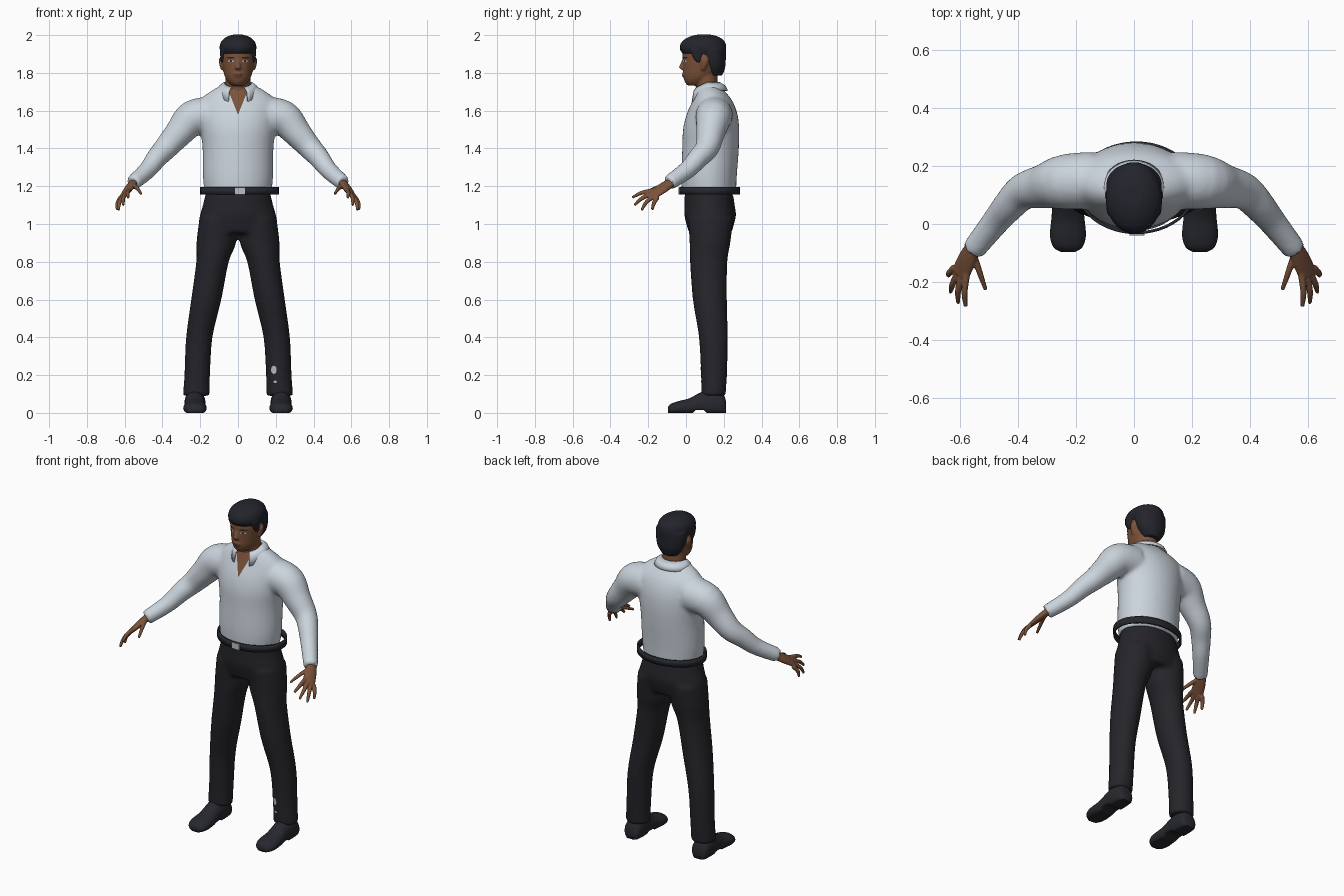
import bpy, bmesh, math
from mathutils import Vector
from mathutils.bvhtree import BVHTree

default_cube = bpy.data.objects.get("Cube")
if default_cube:
    bpy.data.objects.remove(default_cube, do_unlink=True)


def material(name, r, g, b):
    mat = bpy.data.materials.new(name)
    mat.use_nodes = True
    mat.diffuse_color = (r, g, b, 1)
    bsdf = mat.node_tree.nodes["Principled BSDF"]
    bsdf.inputs["Base Color"].default_value = (r, g, b, 1)
    bsdf.inputs["Roughness"].default_value = 0.8
    return mat


SHIRT = material("pale shirt", 0.60, 0.66, 0.72)
SKIN = material("brown skin", 0.20, 0.085, 0.042)
LIPS = material("dark lips", 0.11, 0.04, 0.025)
CLOTH = material("charcoal cloth", 0.018, 0.018, 0.023)
HAIR = material("black hair", 0.017, 0.018, 0.025)
LEATHER = material("dark leather", 0.02, 0.021, 0.027)
METAL = material("buckle metal", 0.5, 0.53, 0.56)
WHITE = material("eye white", 0.5, 0.5, 0.5)


def resample(rows, steps=4):
    """Smooth curve through rows of numbers (Catmull-Rom)."""
    rows = [Vector(r) for r in rows]
    out = []
    for i in range(len(rows) - 1):
        a, b = rows[max(i - 1, 0)], rows[i]
        c, d = rows[i + 1], rows[min(i + 2, len(rows) - 1)]
        for k in range(steps):
            t = k / steps
            out.append(b + (c - a) * (t / 2)
                       + (a * 2 - b * 5 + c * 4 - d) * (t * t / 2)
                       + (b * 3 - a - c * 3 + d) * (t ** 3 / 2))
    return out + [rows[-1]]


def tube(bm, rows, axis=None, ref=(1, 0, 0), sides=32):
    """Closed loft through rows of x, y, z, half width, half depth."""
    rows = resample(rows)
    centres = [Vector(r[:3]) for r in rows]
    rings = []
    for i, row in enumerate(rows):
        t = Vector(axis) if axis else centres[min(i + 1, len(rows) - 1)] - centres[max(i - 1, 0)]
        t.normalize()
        u = Vector(ref) - t * t.dot(Vector(ref))
        u.normalize()
        v = t.cross(u)
        angles = [2 * math.pi * k / sides for k in range(sides)]
        rings.append([bm.verts.new(centres[i] + u * row[3] * math.cos(a) + v * row[4] * math.sin(a))
                      for a in angles])
    for lo, hi in zip(rings, rings[1:]):
        for k in range(sides):
            n = (k + 1) % sides
            bm.faces.new((lo[k], lo[n], hi[n], hi[k]))
    bm.faces.new(rings[0][::-1])
    bm.faces.new(rings[-1])


def stack(bm, rows, x=0):
    """Loft of level rings: z, y centre, half width, half depth."""
    tube(bm, [(x, cy, z, rx, ry) for z, cy, rx, ry in rows], axis=(0, 0, 1))


def flip(rows, s):
    return [(s * r[0],) + tuple(r[1:]) for r in rows]


def finish(name, bm, *mats):
    bmesh.ops.recalc_face_normals(bm, faces=bm.faces)
    mesh = bpy.data.meshes.new(name)
    bm.to_mesh(mesh)
    bm.free()
    obj = bpy.data.objects.new(name, mesh)
    bpy.context.collection.objects.link(obj)
    for m in mats:
        mesh.materials.append(m)
    mesh.polygons.foreach_set("use_smooth", [True] * len(mesh.polygons))
    return obj


def fuse(name, bm, voxel, smooth, *mats):
    """Merge overlapping lofts into one smooth skin."""
    obj = finish(name, bm, *mats)
    rm = obj.modifiers.new("merge", 'REMESH')
    rm.mode, rm.voxel_size, rm.use_smooth_shade = 'VOXEL', voxel, True
    sm = obj.modifiers.new("soften", 'SMOOTH')
    sm.iterations = smooth
    dg = bpy.context.evaluated_depsgraph_get()
    mesh = bpy.data.meshes.new_from_object(obj.evaluated_get(dg))
    obj.modifiers.clear()
    obj.data = mesh
    mesh.materials.clear()
    for m in mats:
        mesh.materials.append(m)
    mesh.polygons.foreach_set("use_smooth", [True] * len(mesh.polygons))
    return obj


def decal(name, target, x, z, w, h, mat, lift=0.002):
    """Thin oval plate laid on the front of a surface."""
    bm = bmesh.new()
    bm.from_mesh(target.data)
    tree = BVHTree.FromBMesh(bm)
    bm.clear()
    bmesh.ops.create_circle(bm, cap_ends=True, cap_tris=True, segments=16, radius=1)
    for v in bm.verts:
        px, pz = x + v.co.x * w, z + v.co.y * h
        hit = tree.ray_cast(Vector((px, -1, pz)), Vector((0, 1, 0)))[0]
        v.co = (px, (hit.y if hit else 0) - lift, pz)
    return finish(name, bm, mat)


# Shirt: trunk and sleeves
bm = bmesh.new()
stack(bm, [(1.155, .122, .176, .143), (1.25, .122, .186, .147), (1.4, .13, .188, .15),
           (1.5, .133, .2, .149), (1.58, .138, .207, .135), (1.65, .14, .203, .107),
           (1.7, .13, .15, .078), (1.735, .12, .085, .055)])
SLEEVE = [(.14, .15, 1.575, .1), (.24, .145, 1.56, .095), (.31, .13, 1.485, .077), (.38, .113, 1.405, .064),
          (.43, .065, 1.35, .056), (.48, .005, 1.285, .048), (.557, -.092, 1.217, .041)]
for s in (1, -1):
    tube(bm, [r + r[3:] for r in flip(SLEEVE, s)], ref=(0, 0, 1))
shirt = fuse("shirt", bm, 0.012, 6, SHIRT, SKIN)

# Open neckline: cut a V and colour the chest inside it
bm = bmesh.new()
bm.from_mesh(shirt.data)
for s in (1, -1):
    front = [f for f in bm.faces if f.calc_center_median().y < .1 and f.calc_center_median().z > 1.55]
    geom = front + list({e for f in front for e in f.edges}) + list({v for f in front for v in f.verts})
    bmesh.ops.bisect_plane(bm, geom=geom, plane_co=(0, 0, 1.578), plane_no=(s, 0, -.4))
for f in bm.faces:
    c = f.calc_center_median()
    if c.y < .1 and abs(c.x) < (c.z - 1.578) * .4:
        f.material_index = 1
bm.to_mesh(shirt.data)
bm.free()

# Collar: folded strip, open at the front
bm = bmesh.new()
previous = None
for i in range(33):
    a = math.radians(-152 + 304 * i / 32)
    sn, cs = math.sin(a), math.cos(a)
    drop = max(0, -cs)
    pair = [bm.verts.new((.074 * sn, .112 + .066 * cs, 1.752 - .03 * drop)),
            bm.verts.new((.1 * sn, .12 + .09 * cs, 1.732 - .03 * drop)),
            bm.verts.new((.112 * sn, .12 + .102 * cs, 1.708 - .068 * drop))]
    if previous:
        for k in range(2):
            bm.faces.new((previous[k], pair[k], pair[k + 1], previous[k + 1]))
    previous = pair
collar = finish("collar", bm, SHIRT)
collar.modifiers.new("thickness", 'SOLIDIFY').thickness = 0.008

# Trousers: hips and legs
bm = bmesh.new()
stack(bm, [(1.165, .12, .172, .128), (1.1, .125, .186, .133), (1.04, .128, .203, .136), (.95, .128, .207, .112)])
LEG = [(.105, .13, 1.03, .1, .12), (.115, .127, .9, .105, .108), (.135, .12, .8, .086, .099),
       (.168, .126, .6, .08, .09), (.205, .145, .4, .07, .077), (.216, .148, .2, .068, .069),
       (.22, .146, .12, .07, .066), (.22, .146, .09, .071, .066)]
for s in (1, -1):
    tube(bm, flip(LEG, s), axis=(0, 0, 1))
trousers = fuse("trousers", bm, 0.012, 5, CLOTH)
decal("shin_patch", trousers, .19, .228, .015, .022, WHITE)
decal("hem_patch", trousers, .197, .165, .01, .006, WHITE)

# Belt and buckle
bm = bmesh.new()
bmesh.ops.create_cone(bm, cap_ends=False, segments=48, radius1=1, radius2=1, depth=.04)
for v in bm.verts:
    v.co = (.008 + .208 * v.co.x, .125 + .16 * v.co.y, 1.175 + v.co.z)
belt = finish("belt", bm, LEATHER)
belt.modifiers.new("thickness", 'SOLIDIFY').thickness = 0.01
bm = bmesh.new()
bmesh.ops.create_cube(bm, size=1)
for v in bm.verts:
    v.co = (.01 + v.co.x * .052, -.034 + v.co.y * .012, 1.175 + v.co.z * .037)
buckle = finish("buckle", bm, METAL)
buckle.data.polygons.foreach_set("use_smooth", [False] * 6)

# Shoes: rows of y, half width, height, flattened at the sole
SHOE = [(.212, .032, .06), (.195, .05, .1), (.14, .056, .125), (.08, .053, .11), (.02, .057, .078),
        (-.04, .062, .062), (-.08, .05, .048), (-.096, .025, .03)]
for s, side in ((1, "left"), (-1, "right")):
    bm = bmesh.new()
    tube(bm, [(s * .228, y, h * .4, w, h * .6) for y, w, h in SHOE], axis=(0, -1, 0))
    for v in bm.verts:
        v.co.z = max(v.co.z, .014 if .05 < v.co.y < .11 else 0)
    finish(side + "_shoe", bm, LEATHER)

# Hands: palm, fingers and thumb
PALM = [(.545, -.065, 1.23, .027, .021), (.575, -.12, 1.192, .035, .019), (.6, -.175, 1.157, .037, .013)]
FINGERS = [((.577, -.17, 1.178), (.585, -.235, 1.165), (.581, -.285, 1.14)),
           ((.593, -.17, 1.163), (.607, -.23, 1.138), (.607, -.273, 1.1)),
           ((.607, -.165, 1.15), (.627, -.21, 1.115), (.633, -.235, 1.073)),
           ((.619, -.15, 1.143), (.638, -.17, 1.11), (.64, -.178, 1.075)),
           ((.56, -.09, 1.21), (.535, -.16, 1.19), (.512, -.227, 1.16))]
for s, side in ((1, "left"), (-1, "right")):
    bm = bmesh.new()
    tube(bm, flip(PALM, s), ref=(s * .55, .4, -.35))
    for finger in FINGERS:
        rows = [p + (r, r) for p, r in zip(finger, (.0125, .011, .007))]
        tube(bm, flip(rows, s), ref=(0, 0, 1), sides=12)
    fuse(side + "_hand", bm, 0.004, 3, SKIN)

# Head: skull, neck, nose and ears
bm = bmesh.new()
stack(bm, [(1.733, .045, .03, .035), (1.75, .055, .05, .06), (1.78, .07, .069, .084), (1.82, .085, .08, .101),
           (1.86, .09, .086, .107), (1.9, .09, .088, .108), (1.95, .09, .08, .096), (1.98, .09, .05, .055)])
stack(bm, [(1.62, .12, .07, .062), (1.72, .112, .066, .058), (1.8, .105, .066, .06)])
tube(bm, [(0, -.006, 1.88, .008, .01), (0, -.018, 1.85, .01, .011), (0, -.024, 1.828, .017, .013),
          (0, -.012, 1.817, .014, .01)], axis=(0, 0, 1))
tube(bm, [(0, -.006, 1.8, .022, .012), (0, -.007, 1.787, .026, .014), (0, -.002, 1.775, .02, .012)], axis=(0, 0, 1))
for s in (1, -1):
    tube(bm, flip([(.08, .09, 1.815, .01, .01), (.088, .097, 1.845, .011, .018),
                   (.09, .1, 1.872, .011, .02), (.086, .1, 1.884, .008, .012)], s), axis=(0, 0, 1))
head = fuse("head", bm, 0.006, 3, SKIN)

# Face details
decal("lips", head, 0, 1.787, .026, .006, LIPS)
for s, side in ((1, "left"), (-1, "right")):
    decal(side + "_eye", head, s * .038, 1.862, .016, .006, WHITE)
    decal(side + "_iris", head, s * .038, 1.862, .006, .006, HAIR, .003)
    decal(side + "_brow", head, s * .04, 1.88, .021, .004, HAIR)

# Hair: cap, back of the head and sideburns
bm = bmesh.new()
stack(bm, [(1.9, .097, .09, .114), (1.93, .09, .098, .124), (1.965, .092, .09, .114),
           (1.99, .095, .062, .08), (2.002, .095, .03, .04)])
stack(bm, [(1.785, .15, .05, .042), (1.83, .148, .08, .06), (1.88, .14, .093, .071), (1.93, .135, .096, .076)])
for s in (1, -1):
    tube(bm, flip([(.08, .07, 1.855, .01, .014), (.082, .06, 1.885, .012, .026),
                   (.084, .06, 1.925, .012, .035)], s), axis=(0, 0, 1))
fuse("hair", bm, 0.007, 3, HAIR)
